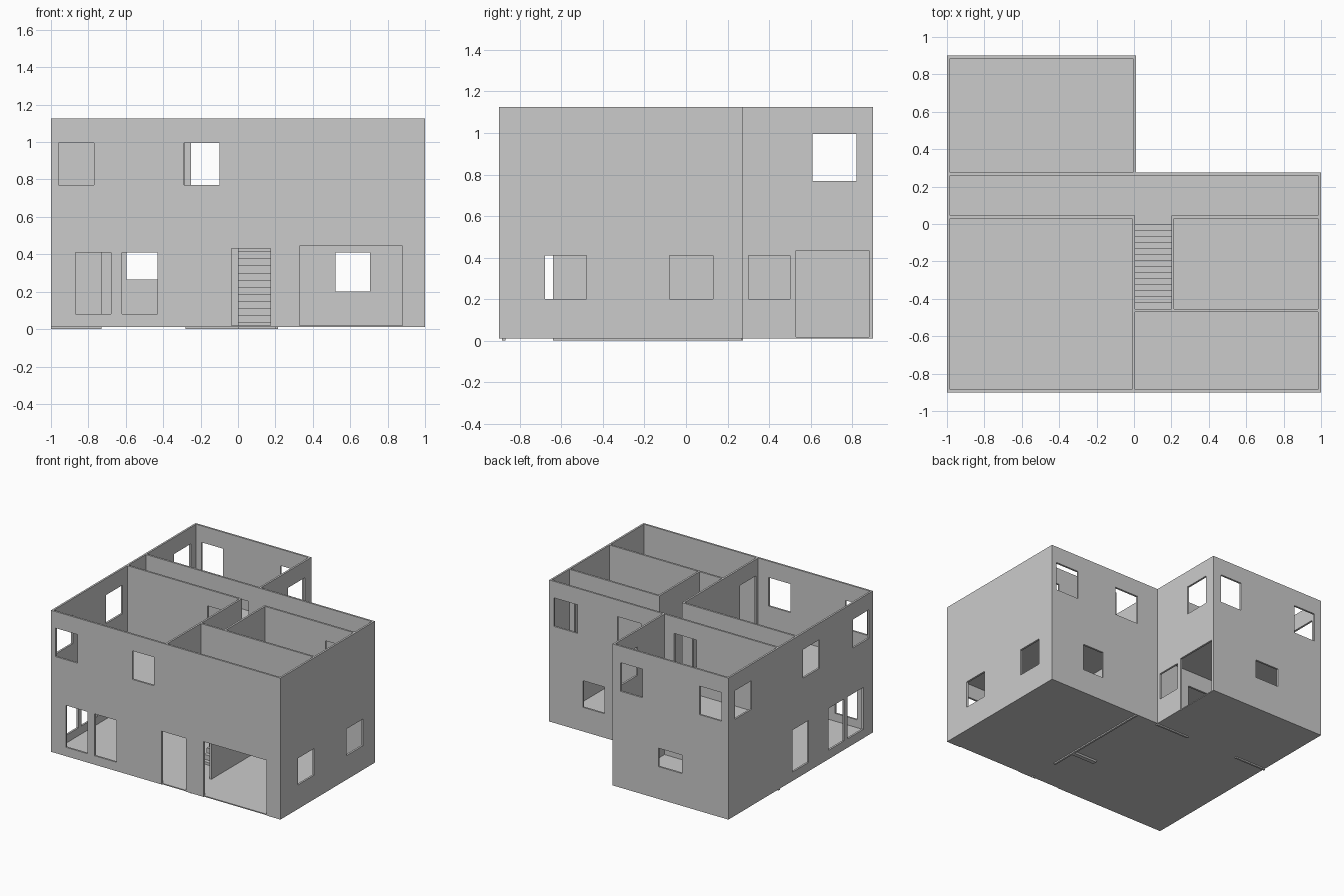
import bpy, bmesh

if "Cube" in bpy.data.objects:
    bpy.data.objects.remove(bpy.data.objects["Cube"])

T = 0.015                     # wall thickness
TOP = 1.125                   # wall height
F1, F2 = 0.01, 0.565          # ground and upper floor levels
LOW, HIGH = (0.20, 0.41), (0.77, 0.995)   # window sill and head heights
TALL = (0.08, 0.41)
DOOR1, DOOR2 = (F1, 0.43), (F2, 0.995)


def panel(name, axis, pos, u, v, holes=(), thick=T):
    """Flat slab normal to axis from pos to pos+thick, with rectangular holes (u0, u1, v0, v1)."""
    us = sorted({*u, *[h[i] for h in holes for i in (0, 1) if u[0] < h[i] < u[1]]})
    vs = sorted({*v, *[h[i] for h in holes for i in (2, 3) if v[0] < h[i] < v[1]]})

    def co(a, b):
        return {'x': (pos, a, b), 'y': (a, pos, b), 'z': (a, b, pos)}[axis]

    bm = bmesh.new()
    grid = {(a, b): bm.verts.new(co(a, b)) for a in us for b in vs}
    for a0, a1 in zip(us, us[1:]):
        for b0, b1 in zip(vs, vs[1:]):
            ca, cb = (a0 + a1) / 2, (b0 + b1) / 2
            if not any(h[0] < ca < h[1] and h[2] < cb < h[3] for h in holes):
                bm.faces.new([grid[k] for k in ((a0, b0), (a1, b0), (a1, b1), (a0, b1))])
    bmesh.ops.delete(bm, geom=[w for w in bm.verts if not w.link_faces], context='VERTS')
    ext = bmesh.ops.extrude_face_region(bm, geom=bm.faces[:])
    d = {'x': (thick, 0, 0), 'y': (0, thick, 0), 'z': (0, 0, thick)}[axis]
    bmesh.ops.translate(bm, vec=d, verts=[e for e in ext['geom'] if isinstance(e, bmesh.types.BMVert)])
    finish(name, bm)


def finish(name, bm):
    bmesh.ops.recalc_face_normals(bm, faces=bm.faces[:])
    me = bpy.data.meshes.new(name)
    bm.to_mesh(me)
    bm.free()
    bpy.context.collection.objects.link(bpy.data.objects.new(name, me))


FULL, UP, DOWN = (F1, TOP), (F2, TOP), (0, F2)

# Outer walls
panel("front_wall", 'y', -0.9, (-1, 1), FULL, [
    (-0.96, -0.77, *HIGH), (-0.29, -0.10, *HIGH),
    (-0.87, -0.68, *TALL), (-0.62, -0.43, *TALL),
    (-0.035, 0.175, *DOOR1), (0.33, 0.88, F1, 0.445)])
panel("left_wall", 'x', -1, (-0.9, 0.9), FULL, [
    (0.61, 0.82, *HIGH), (-0.235, -0.03, *HIGH), (-0.85, -0.65, *HIGH),
    (-0.10, 0.10, *TALL), (-0.54, -0.345, *TALL), (-0.78, -0.58, *TALL)])
panel("right_wall", 'x', 1 - T, (-0.9, 0.275), FULL, [
    (-0.68, -0.48, *LOW), (-0.08, 0.13, *LOW)])
panel("rear_wall", 'y', 0.9 - T, (-1, 0.01), FULL, [
    (-0.25, -0.06, *HIGH), (-0.94, -0.75, *HIGH), (-0.595, -0.39, 0.265, 0.41)])
panel("rear_wing_side_wall", 'x', 0.01 - T, (0.26, 0.9), FULL, [
    (0.30, 0.50, *LOW), (0.53, 0.88, F1, 0.435), (0.61, 0.82, *HIGH)])
panel("cross_wall", 'y', 0.275 - T, (-1, 1), (0, TOP), [
    (-0.73, -0.28, 0, 0.43), (0.01, 1, 0, F1),
    (-0.285, -0.09, *DOOR2),
    (0.20, 0.405, *HIGH), (0.755, 0.96, *HIGH), (0.52, 0.705, *LOW)])

# Inner walls
panel("garage_wall", 'x', 0.2, (-0.9 + T, 0.27), DOWN, [(-0.87, -0.64, 0, 0.43)])
panel("hall_left_wall", 'y', 0.03, (-0.99, 0.005), UP, [(-0.285, -0.09, *DOOR2)])
panel("hall_right_wall", 'y', 0.03, (0.2, 0.99), UP, [(0.74, 0.94, *DOOR2)])
panel("upper_middle_wall", 'x', -0.01, (-0.89, 0.03), UP, [(-0.86, -0.66, *DOOR2)])
panel("stairwell_wall", 'x', 0.2, (-0.46, 0.03), UP)
panel("bedroom_divider_wall", 'y', -0.47, (0, 0.99), UP)

# Floors
WING = (0.005, 1, 0.27, 0.9)
panel("ground_floor", 'z', F1, (-0.995, 0.995), (-0.895, 0.895), [WING], 0.008)
panel("upper_floor", 'z', F2 - 0.012, (-0.995, 0.995), (-0.895, 0.895),
      [WING, (0, 0.2, -0.455, 0.03)], 0.012)

# Staircase: stepped side profile with a sloping underside
n, y0, y1 = 15, -0.455, 0.03
dy, dz = (y1 - y0) / n, F2 / n
prof = [(y0, 0)]
for i in range(n):
    prof += [(y0 + i * dy, (i + 1) * dz), (y0 + (i + 1) * dy, (i + 1) * dz)]
prof += [(y1, F2 - 0.05), (y0 + dy, 0)]
bm = bmesh.new()
side = bm.faces.new([bm.verts.new((0, y, z)) for y, z in prof])
ext = bmesh.ops.extrude_face_region(bm, geom=[side])
bmesh.ops.translate(bm, vec=(0.2, 0, 0),
                    verts=[e for e in ext['geom'] if isinstance(e, bmesh.types.BMVert)])
finish("staircase", bm)
